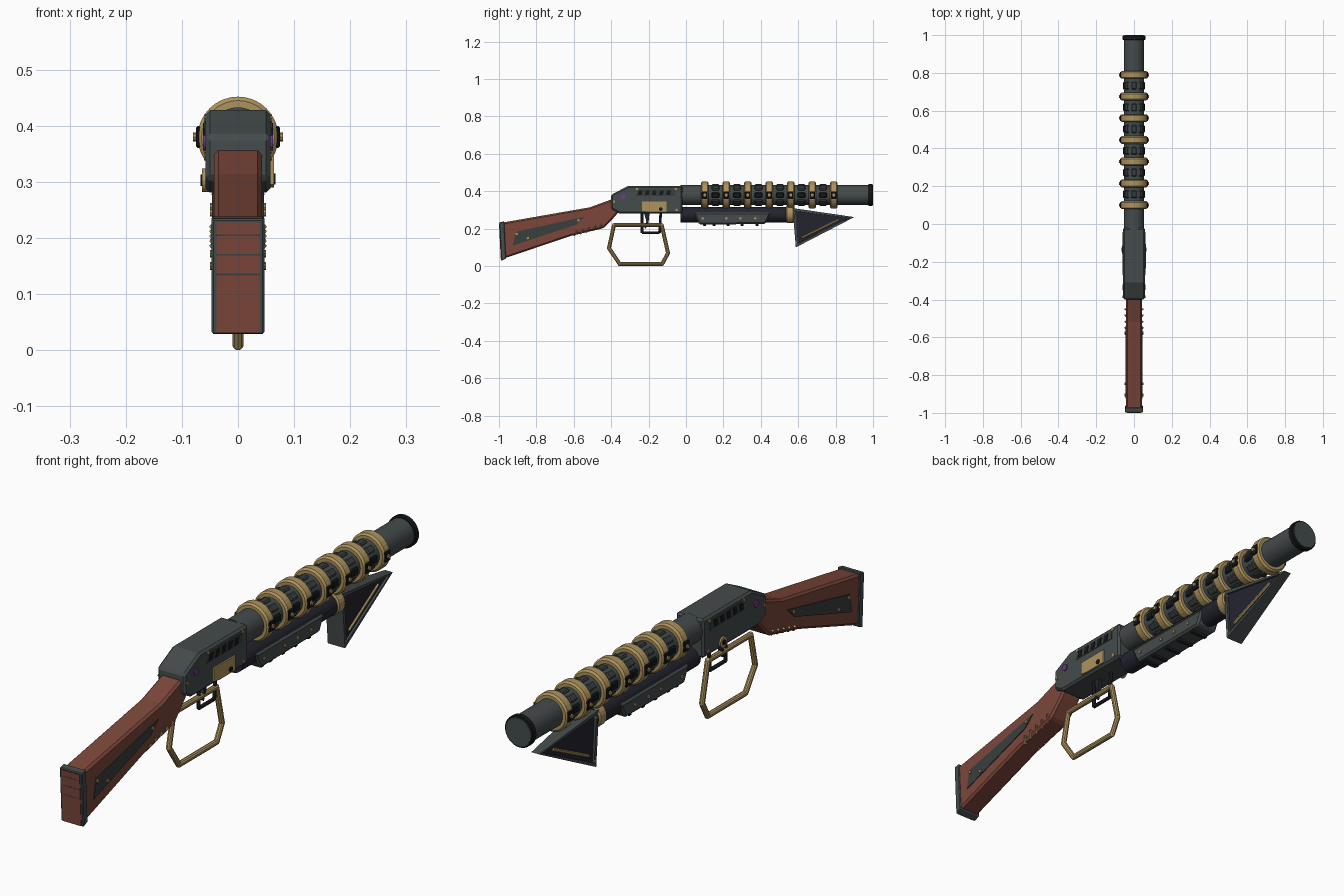
import bpy, bmesh, math
from mathutils import Vector, Matrix

if "Cube" in bpy.data.objects:
    bpy.data.objects.remove(bpy.data.objects["Cube"])


def mat(name, rgb):
    m = bpy.data.materials.new(name)
    m.diffuse_color = (*rgb, 1)
    m.use_nodes = True
    m.node_tree.nodes["Principled BSDF"].inputs["Base Color"].default_value = m.diffuse_color
    return m


GOLD = mat("brass", (0.42, 0.29, 0.11))
STEEL = mat("grey steel", (0.058, 0.070, 0.070))
PANEL = mat("dark panel", (0.040, 0.050, 0.047))
NAVY = mat("navy metal", (0.017, 0.017, 0.028))
BLACK = mat("black", (0.008, 0.009, 0.011))
WOOD = mat("red wood", (0.20, 0.062, 0.042))
PURPLE = mat("purple", (0.16, 0.04, 0.25))


def finish(name, bm, m, bevel=0.0):
    bmesh.ops.recalc_face_normals(bm, faces=bm.faces)
    me = bpy.data.meshes.new(name)
    bm.to_mesh(me)
    bm.free()
    ob = bpy.data.objects.new(name, me)
    bpy.context.collection.objects.link(ob)
    me.materials.append(m)
    if bevel:
        b = ob.modifiers.new("bevel", "BEVEL")
        b.width, b.segments, b.limit_method = bevel, 1, "ANGLE"
    return ob


def prism(name, pts, x0, x1, m, bevel=0.0):
    """Side profile (y, z) extruded from x0 to x1."""
    bm = bmesh.new()
    a = [bm.verts.new((x0, y, z)) for y, z in pts]
    b = [bm.verts.new((x1, y, z)) for y, z in pts]
    bm.faces.new(a)
    bm.faces.new(b[::-1])
    n = len(pts)
    for i in range(n):
        j = (i + 1) % n
        bm.faces.new((a[i], b[i], b[j], a[j]))
    return finish(name, bm, m, bevel)


def box(name, x, y, z, m, bevel=0.0):
    return prism(name, [(y[0], z[0]), (y[1], z[0]), (y[1], z[1]), (y[0], z[1])], x[0], x[1], m, bevel)


def rod(name, p, q, r, m, sides=24, bevel=0.0):
    """Cylinder from point p to point q."""
    p, q = Vector(p), Vector(q)
    d = q - p
    M = Matrix.Translation((p + q) / 2) @ d.to_track_quat("Z", "Y").to_matrix().to_4x4()
    bm = bmesh.new()
    bmesh.ops.create_cone(bm, cap_ends=True, segments=sides, radius1=r, radius2=r,
                          depth=d.length, matrix=M)
    return finish(name, bm, m, bevel)


def stud(name, s, x, y, z, r, h, m, sides=8):
    return rod(name, (s * (x - 0.01), y, z), (s * (x + h), y, z), r, m, sides)


BZ = 0.38  # barrel axis height

# Barrel and muzzle
rod("barrel", (0, -0.03, BZ), (0, 0.999, BZ), 0.053, STEEL, 32)
rod("muzzle_ring", (0, 0.975, BZ), (0, 0.997, BZ), 0.06, BLACK, 32, 0.003)
rod("muzzle_face", (0, 0.99, BZ), (0, 1.0, BZ), 0.051, STEEL, 32)

# Brass coils with side clasps, and vents between them
for i in range(7):
    y = 0.10 + i * 0.115
    rod("coil_ring", (0, y - 0.021, BZ), (0, y + 0.021, BZ), 0.072, GOLD, 32, 0.007)
    for s in (-1, 1):
        box("coil_clasp", (s * 0.06, s * 0.0745), (y - 0.016, y + 0.016), (BZ - 0.02, BZ + 0.02), BLACK, 0.003)
        stud("clasp_bolt", s, 0.07, y, BZ, 0.008, 0.01, GOLD)
    if i < 6:
        for k in range(8):
            a = k * math.pi / 4
            v = box("barrel_vent", (0.045, 0.058), (y + 0.037, y + 0.078), (-0.015, 0.015),
                    BLACK if k % 4 == 0 else PANEL, 0.005)
            v.matrix_world = Matrix.Translation((0, 0, BZ)) @ Matrix.Rotation(a, 4, "Y")

# Receiver
prism("receiver", [(-0.40, 0.305), (-0.40, 0.382), (-0.31, 0.428), (-0.02, 0.428), (-0.02, 0.281),
                   (-0.355, 0.281)], -0.058, 0.058, STEEL, 0.008)
for s in (-1, 1):
    prism("slot_panel", [(-0.27, 0.375), (-0.25, 0.41), (-0.06, 0.41), (-0.06, 0.375)],
          s * 0.05, s * 0.06, PANEL)
    for i in range(5):
        y = -0.245 + i * 0.038
        prism("receiver_slot", [(y - 0.013, 0.38), (y - 0.008, 0.405), (y + 0.013, 0.405), (y + 0.008, 0.38)],
              s * 0.05, s * 0.062, BLACK)
    stud("purple_button", s, 0.058, -0.335, 0.37, 0.014, 0.004, PURPLE, 12)
    for y, z in ((-0.262, 0.413), (-0.055, 0.413), (-0.385, 0.345), (-0.05, 0.30)):
        stud("receiver_screw", s, 0.058, y, z, 0.007, 0.003, GOLD)
prism("brass_side_plate", [(-0.235, 0.295), (-0.235, 0.345), (-0.105, 0.345), (-0.105, 0.29), (-0.20, 0.29)],
      0.05, 0.064, GOLD)
stud("plate_pivot", 1, 0.064, -0.135, 0.305, 0.010, 0.003, BLACK, 12)
stud("left_pivot", -1, 0.058, -0.135, 0.303, 0.021, 0.006, GOLD, 16)
stud("left_pivot_core", -1, 0.064, -0.135, 0.303, 0.010, 0.003, BLACK, 12)

# Stock
prism("stock", [(-0.985, 0.232), (-0.515, 0.314), (-0.40, 0.356), (-0.36, 0.35), (-0.36, 0.29), (-0.38, 0.265),
                (-0.44, 0.203), (-0.62, 0.16), (-0.975, 0.04)], -0.043, 0.043, WOOD, 0.008)
prism("butt_plate", [(-0.998, 0.234), (-0.972, 0.239), (-0.962, 0.040), (-0.988, 0.028)],
      -0.047, 0.047, STEEL, 0.003)
prism("butt_pad", [(-1.0, 0.228), (-0.985, 0.228), (-0.975, 0.035), (-0.99, 0.031)], -0.038, 0.038, WOOD)
for z in (0.205, 0.17, 0.135):
    y = -1.0 + (0.228 - z) * 0.05
    box("butt_groove", (-0.038, 0.038), (y - 0.0005, y + 0.01), (z - 0.0015, z + 0.0015), PANEL)
for s in (-1, 1):
    prism("stock_panel", [(-0.91, 0.183), (-0.54, 0.265), (-0.585, 0.222), (-0.925, 0.11)],
          s * 0.035, s * 0.046, PANEL)
    for y, z in ((-0.905, 0.172), (-0.575, 0.245), (-0.845, 0.15)):
        stud("stock_screw", s, 0.046, y, z, 0.007, 0.004, GOLD)
    for i in range(5):  # brass wrist ribs
        y = -0.59 + i * 0.033
        z = 0.172 + i * 0.0085
        rod("wrist_rib", (s * 0.03, y - 0.008, z - 0.008), (s * 0.047, y + 0.008, z + 0.016), 0.005, GOLD, 6)

# Lever loop
loop = [(-0.385, 0.219), (-0.13, 0.219), (-0.096, 0.07), (-0.128, 0.0105), (-0.354, 0.0105), (-0.412, 0.096)]
for i, (y, z) in enumerate(loop):
    y2, z2 = loop[(i + 1) % 6]
    rod("lever_loop", (0, y, z), (0, y2, z2), 0.0105, GOLD, 10)
    bm = bmesh.new()
    bmesh.ops.create_uvsphere(bm, u_segments=10, v_segments=6, radius=0.0105, matrix=Matrix.Translation((0, y, z)))
    finish("lever_joint", bm, GOLD)

# Trigger and its guard
guard = [(-0.235, 0.285), (-0.235, 0.178), (-0.142, 0.178), (-0.135, 0.285)]
for (y, z), (y2, z2) in zip(guard, guard[1:]):
    rod("trigger_guard", (0, y, z), (0, y2, z2), 0.007, NAVY, 8)
prism("trigger", [(-0.225, 0.285), (-0.195, 0.285), (-0.20, 0.235), (-0.215, 0.20), (-0.222, 0.205), (-0.212, 0.24)],
      -0.008, 0.008, NAVY)

# Magazine tube and collar
rod("magazine_tube", (0, -0.03, 0.275), (0, 0.58, 0.275), 0.041, NAVY, 24)
rod("tube_collar", (0, 0.535, 0.278), (0, 0.578, 0.278), 0.047, GOLD, 24, 0.005)

# Fore grip
prism("fore_grip", [(0.04, 0.287), (0.455, 0.287), (0.425, 0.225), (0.07, 0.222)], -0.046, 0.046, STEEL, 0.008)
for i, y in enumerate((0.10, 0.15, 0.225, 0.30, 0.38)):
    box("grip_slat", (-0.035, 0.035), (y - 0.008, y + 0.008), (0.214, 0.23), NAVY, 0.003)
    for s in (-1, 1):
        if i != 1:
            stud("grip_screw", s, 0.046, y - 0.01, 0.255, 0.007, 0.004, GOLD)

# Blade: tapered triangle with recessed dark faces
bm = bmesh.new()
tri = [(0.57, 0.31, 0.036), (0.90, 0.262, 0.016), (0.587, 0.10, 0.036)]
L = [bm.verts.new((-w, y, z)) for y, z, w in tri]
R = [bm.verts.new((w, y, z)) for y, z, w in tri]
sides = [bm.faces.new(L), bm.faces.new(R[::-1])]
for i in range(3):
    j = (i + 1) % 3
    bm.faces.new((L[i], R[i], R[j], L[j]))
bmesh.ops.recalc_face_normals(bm, faces=bm.faces)
bmesh.ops.inset_individual(bm, faces=sides, thickness=0.022, depth=0)
bmesh.ops.inset_individual(bm, faces=sides, thickness=0.001, depth=-0.008)
for f in sides:
    f.material_index = 1
blade = finish("blade", bm, STEEL)
blade.data.materials.append(NAVY)
for s in (-1, 1):
    rod("blade_inlay", (s * 0.028, 0.62, 0.152), (s * 0.014, 0.815, 0.248), 0.006, GOLD, 6)
    for y, z, x in ((0.582, 0.285, 0.035), (0.592, 0.125, 0.035)):
        stud("blade_screw", s, x, y, z, 0.005, 0.002, GOLD)
